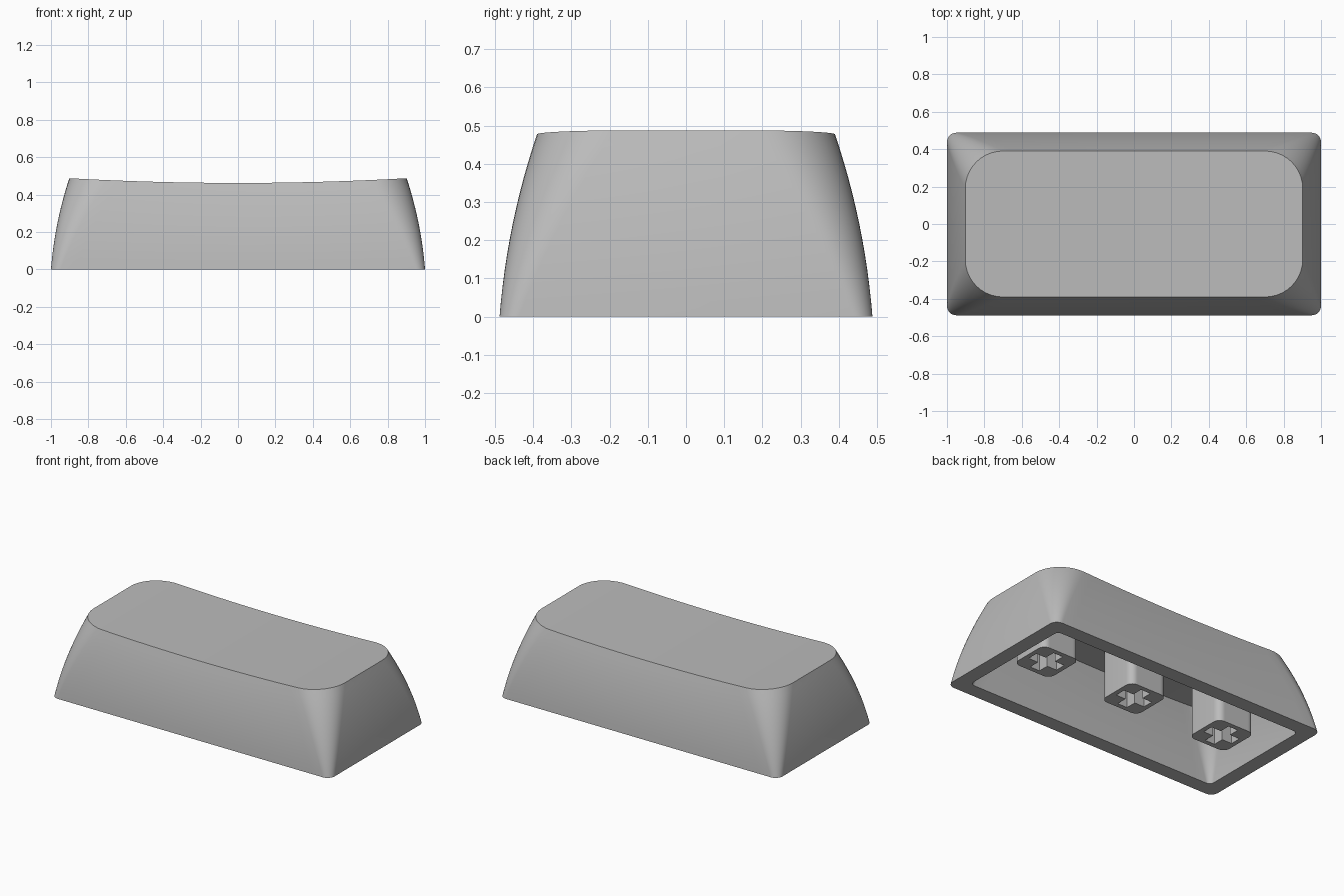
import bpy, bmesh, math

cube = bpy.data.objects.get("Cube")
if cube:
    bpy.data.objects.remove(cube, do_unlink=True)

grey = bpy.data.materials.new("matte_grey")
grey.use_nodes = True
grey.diffuse_color = (0.5, 0.5, 0.5, 1)
grey.node_tree.nodes["Principled BSDF"].inputs["Base Color"].default_value = (0.5, 0.5, 0.5, 1)

RINGS, ARC, EDGE = 12, 10, 24


def half_outline(hx, hy, r):
    """Front half of a rounded rectangle, from its -x side to its +x side."""
    left = []
    for i in range(ARC + 1):
        a = math.pi / 2 * i / ARC
        left.append((-hx + r - r * math.cos(a), -hy + r - r * math.sin(a)))
    x0 = hx - r
    middle = [(-x0 + 2 * x0 * i / EDGE, -hy) for i in range(1, EDGE)]
    return left + middle + [(-x, y) for x, y in reversed(left)]


def outline(hx, hy, r):
    front = half_outline(hx, hy, r)
    return front + [(x, -y) for x, y in reversed(front)]


def finish(obj):
    bpy.ops.object.select_all(action='DESELECT')
    obj.select_set(True)
    bpy.context.view_layer.objects.active = obj
    bpy.ops.object.shade_smooth_by_angle(angle=math.radians(35))


def dish(x):
    return 0.462 + 0.031 * x * x


def loft(bm, wall, drop, r_low, r_high):
    """Curved sides from the rim up to a dished cap; returns the rim ring."""
    rings = []
    for k in range(RINGS + 1):
        t = k / RINGS
        inset = wall + 0.098 * (0.4 * t + 0.6 * t * t)
        r = r_low + (r_high - r_low) * t
        pts = outline(1.0 - inset, 0.488 - inset, r)
        rings.append([bm.verts.new((x, y, t * (dish(x) - drop))) for x, y in pts])
    n = len(rings[0])
    for a, b in zip(rings, rings[1:]):
        for i in range(n):
            j = (i + 1) % n
            bm.faces.new((a[i], a[j], b[j], b[i]))
    # Cap strips run front to back so they follow the dish
    top = rings[-1]
    for i in range(n // 2 - 1):
        bm.faces.new((top[i], top[i + 1], top[n - 2 - i], top[n - 1 - i]))
    return rings[0]


# Hollow shell with a flat rim underneath
bm = bmesh.new()
outer = loft(bm, 0, 0, 0.05, 0.2)
inner = loft(bm, 0.095, 0.08, 0.03, 0.15)
for i in range(len(outer)):
    j = (i + 1) % len(outer)
    bm.faces.new((outer[i], outer[j], inner[j], inner[i]))
bmesh.ops.recalc_face_normals(bm, faces=bm.faces)
mesh = bpy.data.meshes.new("key_shell")
bm.to_mesh(mesh)
bm.free()
mesh.materials.append(grey)
shell = bpy.data.objects.new("key_shell", mesh)
bpy.context.collection.objects.link(shell)
finish(shell)


def cross(arm, w):
    quarter = [(arm, -w), (arm, w), (w, w)]
    pts = []
    for _ in range(4):
        pts += quarter
        quarter = [(-y, x) for x, y in quarter]
    return pts


# Three mounting stems with cross-shaped sockets
def stem(name, x, low=0.065, high=0.41):
    curve = bpy.data.curves.new(name, 'CURVE')
    curve.dimensions = '2D'
    curve.fill_mode = 'BOTH'
    curve.extrude = (high - low) / 2
    for pts in (outline(0.135, 0.135, 0.045), cross(0.105, 0.035)):
        spline = curve.splines.new('POLY')
        spline.points.add(len(pts) - 1)
        for p, (px, py) in zip(spline.points, pts):
            p.co = (px, py, 0, 1)
        spline.use_cyclic_u = True
    curve.materials.append(grey)
    obj = bpy.data.objects.new(name, curve)
    obj.location = (x, 0, (low + high) / 2)
    bpy.context.collection.objects.link(obj)
    bpy.ops.object.select_all(action='DESELECT')
    obj.select_set(True)
    bpy.context.view_layer.objects.active = obj
    bpy.ops.object.convert(target='MESH')
    finish(bpy.context.view_layer.objects.active)


for name, x in (("right_stem", -0.66), ("centre_stem", 0), ("left_stem", 0.66)):
    stem(name, x)
